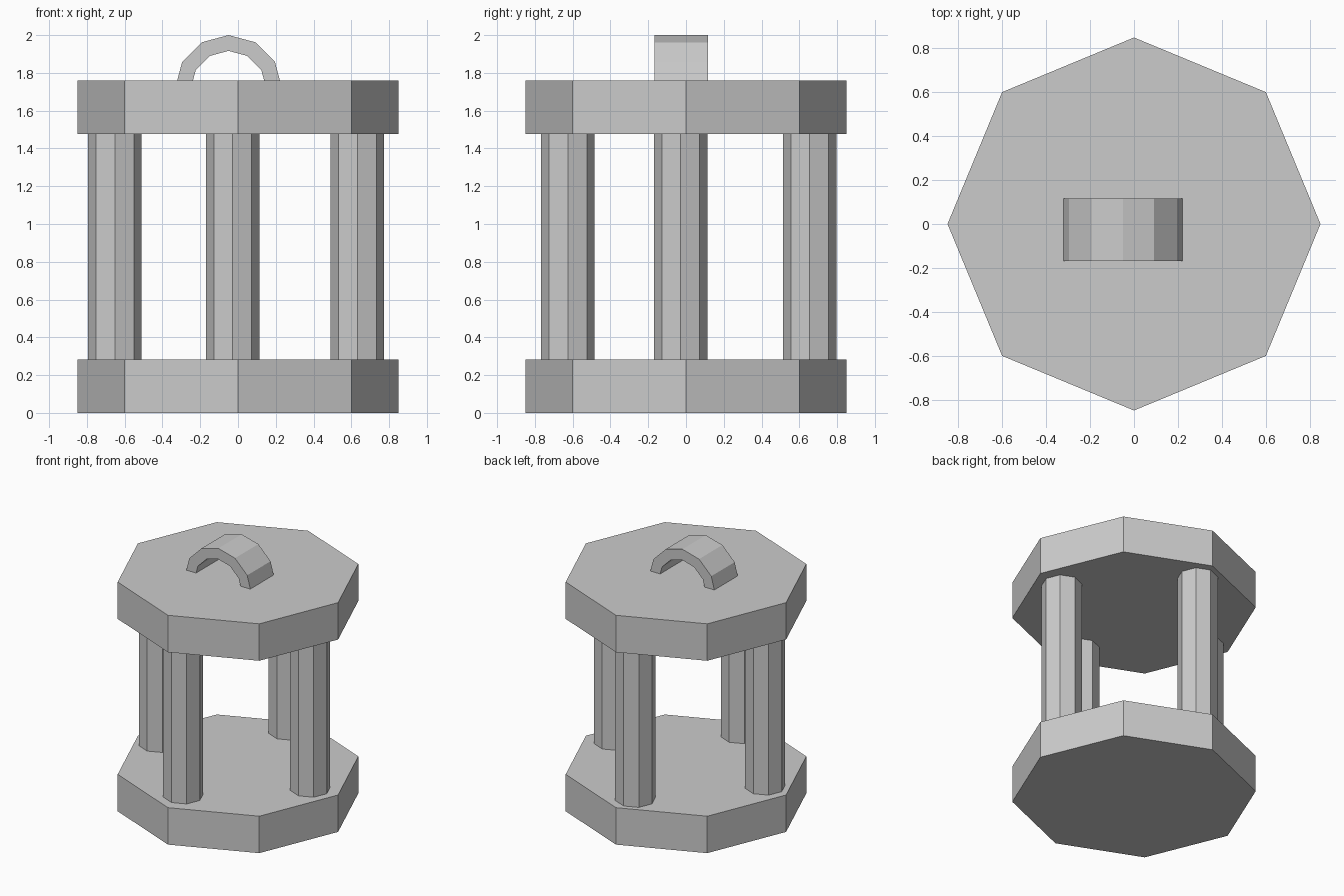
import bpy
import bmesh
from math import cos, sin, pi

if "Cube" in bpy.data.objects:
    bpy.data.objects.remove(bpy.data.objects["Cube"], do_unlink=True)

UNIT = 0.2835            # slab thickness, also the column diameter
LID_Z = 1.4765

grey = bpy.data.materials.new("light grey")
grey.use_nodes = True
grey.diffuse_color = (0.6, 0.6, 0.6, 1)
grey.node_tree.nodes["Principled BSDF"].inputs["Base Color"].default_value = grey.diffuse_color


def octagon(name, radius, x, y, z0, z1):
    """Upright flat-sided prism with corners on the axes."""
    bpy.ops.mesh.primitive_cylinder_add(vertices=8, radius=radius, depth=z1 - z0,
                                        location=(x, y, (z0 + z1) / 2))
    obj = bpy.context.object
    obj.name = name
    obj.data.materials.append(grey)


# Base and lid slabs
octagon("base", 0.85, 0, 0, 0, UNIT)
octagon("lid", 0.85, 0, 0, LID_Z, LID_Z + UNIT)

# Four columns, slightly off centre
for name, x, y in (("left_column", 0.632, -0.028), ("right_column", -0.652, -0.028),
                   ("front_column", -0.028, -0.625), ("back_column", -0.028, 0.655)):
    octagon(name, UNIT / 2, x, y, UNIT, LID_Z)

# Arched handle: half of a twelve-sided ring, its feet sunk into the lid
bm = bmesh.new()
arch = [(r * cos(a * pi / 6), r * sin(a * pi / 6))
        for r, steps in ((UNIT, range(7)), (0.2, range(6, -1, -1))) for a in steps]
face = bm.faces.new([bm.verts.new((x, -UNIT / 2, z)) for x, z in arch])
result = bmesh.ops.extrude_face_region(bm, geom=[face])
moved = [v for v in result["geom"] if isinstance(v, bmesh.types.BMVert)]
bmesh.ops.translate(bm, verts=moved, vec=(0, UNIT, 0))
bmesh.ops.recalc_face_normals(bm, faces=bm.faces)
mesh = bpy.data.meshes.new("handle")
bm.to_mesh(mesh)
bm.free()
mesh.materials.append(grey)
handle = bpy.data.objects.new("handle", mesh)
handle.location = (-0.05, -0.026, 2 - UNIT)
bpy.context.collection.objects.link(handle)
